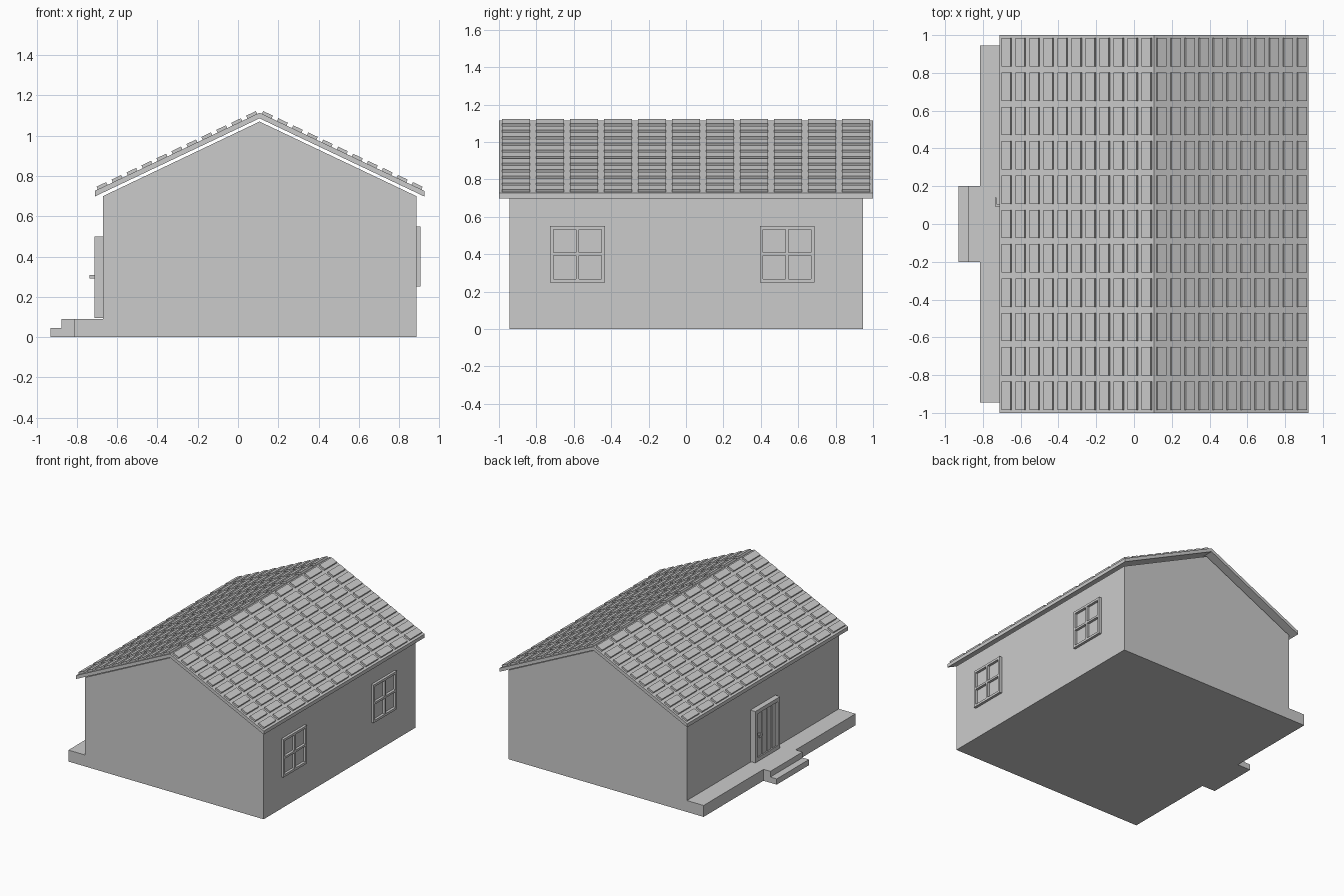
import bpy, bmesh, math
from mathutils import Matrix, Vector

if "Cube" in bpy.data.objects:
    bpy.data.objects.remove(bpy.data.objects["Cube"])


def make_object(name, bm):
    bmesh.ops.recalc_face_normals(bm, faces=bm.faces)
    mesh = bpy.data.meshes.new(name)
    bm.to_mesh(mesh)
    bm.free()
    ob = bpy.data.objects.new(name, mesh)
    bpy.context.collection.objects.link(ob)
    return ob


def add_box(bm, x, y, z):
    size = (x[1] - x[0], y[1] - y[0], z[1] - z[0])
    centre = ((x[0] + x[1]) / 2, (y[0] + y[1]) / 2, (z[0] + z[1]) / 2)
    bmesh.ops.create_cube(bm, size=1, matrix=Matrix.Translation(centre) @ Matrix.Diagonal((*size, 1)))


def boxes(name, *parts):
    bm = bmesh.new()
    for p in parts:
        add_box(bm, *p)
    return make_object(name, bm)


def prism(name, profile, y0, y1):
    # Extrude an x-z profile along y
    bm = bmesh.new()
    face = bm.faces.new([bm.verts.new((x, y0, z)) for x, z in profile])
    ext = bmesh.ops.extrude_face_region(bm, geom=[face])
    moved = [g for g in ext["geom"] if isinstance(g, bmesh.types.BMVert)]
    bmesh.ops.translate(bm, verts=moved, vec=(0, y1 - y0, 0))
    return make_object(name, bm)


RIDGE = 0.107
HALF = 0.818
EAVE, PEAK, THICK = 0.698, 1.086, 0.028
WALL_X0, WALL_X1 = -0.67, 0.885
angle = math.atan2(PEAK - EAVE, HALF)

# Walls with gables
prism("walls", [(WALL_X0, 0), (WALL_X1, 0), (WALL_X1, 0.70), (RIDGE, 1.07), (WALL_X0, 0.70)], -0.945, 0.945)

# Roof slab
prism("roof", [(RIDGE - HALF, EAVE), (RIDGE, PEAK), (RIDGE + HALF, EAVE), (RIDGE + HALF, EAVE + THICK),
               (RIDGE, PEAK + THICK), (RIDGE - HALF, EAVE + THICK)], -1, 1)

# Roof tiles: 11 x 11 on each slope
for side, name in ((-1, "left_tiles"), (1, "right_tiles")):
    bm = bmesh.new()
    for i in range(11):
        d = 0.036 + 0.0743 * i
        z = PEAK + THICK - d * math.tan(angle)
        for j in range(11):
            pos = Vector((RIDGE + side * d, -0.909 + 0.1818 * j, z))
            m = (Matrix.Translation(pos) @ Matrix.Rotation(side * angle, 4, 'Y')
                 @ Matrix.Translation((0, 0, 0.006)) @ Matrix.Diagonal((0.053, 0.15, 0.018, 1)))
            bmesh.ops.create_cube(bm, size=1, matrix=m)
    make_object(name, bm)

# Porch and steps along the door side
boxes("porch", ((-0.815, WALL_X0), (-0.945, 0.945), (0, 0.09)))
boxes("steps", ((-0.875, -0.815), (-0.2, 0.2), (0, 0.09)),
      ((-0.93, -0.875), (-0.2, 0.2), (0, 0.045)))


def frame(x, y, z, w):
    # Four bars around a rectangle
    return [(x, (y[0], y[0] + w), z), (x, (y[1] - w, y[1]), z),
            (x, (y[0] + w, y[1] - w), (z[0], z[0] + w)),
            (x, (y[0] + w, y[1] - w), (z[1] - w, z[1]))]


# Windows with cross bars
for yc, name in ((-0.58, "front_window"), (0.541, "back_window")):
    x, y, z, w = (WALL_X1, 0.905), (yc - 0.146, yc + 0.146), (0.25, 0.55), 0.018
    bars = [(x, (yc - 0.008, yc + 0.008), (z[0] + w, z[1] - w)),
            (x, (y[0] + w, yc - 0.008), (0.392, 0.408)),
            (x, (yc + 0.008, y[1] - w), (0.392, 0.408))]
    boxes(name, *frame(x, y, z, w), *bars)

# Door frame, leaf and vertical planks
boxes("door_frame", *frame((-0.712, WALL_X0), (-0.155, 0.155), (0.095, 0.5), 0.03))
boxes("door_leaf", ((-0.685, WALL_X0), (-0.125, 0.125), (0.125, 0.47)))
boxes("door_planks", *[((-0.702, -0.685), (yc - 0.026, yc + 0.026), (0.125, 0.47))
                       for yc in (-0.09, -0.03, 0.03, 0.09)])

# L-shaped door handle
boxes("door_handle", ((-0.728, -0.70), (0.093, 0.105), (0.29, 0.308)),
      ((-0.736, -0.728), (0.093, 0.14), (0.29, 0.308)))
